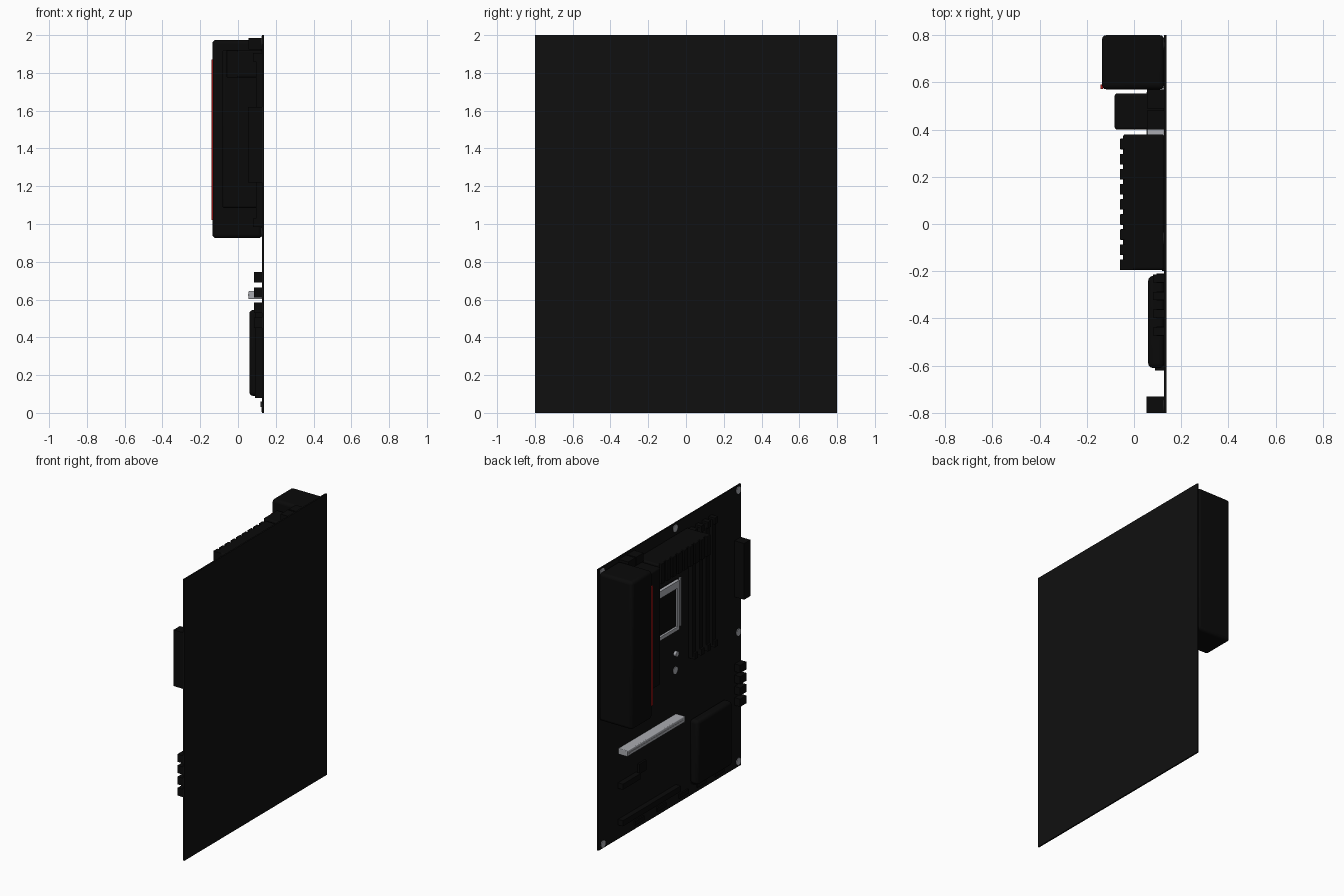
import bpy, bmesh, math
from mathutils import Matrix, Vector

if "Cube" in bpy.data.objects:
    bpy.data.objects.remove(bpy.data.objects["Cube"], do_unlink=True)


def material(name, rgb, rough=0.6):
    m = bpy.data.materials.new(name)
    m.use_nodes = True
    m.diffuse_color = (*rgb, 1)
    bsdf = m.node_tree.nodes["Principled BSDF"]
    bsdf.inputs["Base Color"].default_value = (*rgb, 1)
    bsdf.inputs["Roughness"].default_value = rough
    return m


BOARD = material("board black", (0.005, 0.005, 0.005))
BLACK = material("part black", (0.003, 0.003, 0.003))
SILVER = material("silver metal", (0.40, 0.41, 0.44))
RED = material("red accent", (0.45, 0.01, 0.01))

FACE = 0.128  # component side of the board


def add_box(bm, x, y, z):
    size = Vector((x[1] - x[0], y[1] - y[0], z[1] - z[0]))
    centre = Vector((sum(x), sum(y), sum(z))) / 2
    mat = Matrix.Translation(centre) @ Matrix.Diagonal((*size, 1))
    bmesh.ops.create_cube(bm, size=1, matrix=mat)


def finish(name, bm, mat, bevel=0):
    mesh = bpy.data.meshes.new(name)
    bm.to_mesh(mesh)
    bm.free()
    mesh.materials.append(mat)
    ob = bpy.data.objects.new(name, mesh)
    bpy.context.collection.objects.link(ob)
    if bevel:
        mod = ob.modifiers.new("rounded edges", "BEVEL")
        mod.width, mod.segments = bevel, 3
        bpy.ops.object.select_all(action="DESELECT")
        ob.select_set(True)
        bpy.context.view_layer.objects.active = ob
        bpy.ops.object.shade_smooth_by_angle(angle=math.radians(35))
    return ob


def box(name, x, y, z, mat=BLACK, bevel=0):
    bm = bmesh.new()
    add_box(bm, x, y, z)
    return finish(name, bm, mat, bevel)


def boxes(name, parts, mat=BLACK, bevel=0):
    bm = bmesh.new()
    for p in parts:
        add_box(bm, *p)
    return finish(name, bm, mat, bevel)


def disc(name, y, z, radius, height):
    bm = bmesh.new()
    mat = Matrix.Translation((FACE - height / 2, y, z)) @ Matrix.Rotation(math.pi / 2, 4, "Y")
    bmesh.ops.create_cone(bm, cap_ends=True, segments=20, radius1=radius,
                          radius2=radius, depth=height, matrix=mat)
    return finish(name, bm, SILVER)


# Circuit board
box("circuit_board", (FACE, 0.138), (-0.8, 0.8), (0, 2), BOARD)

# Port cover with its accent strip
box("port_cover", (-0.136, FACE), (0.57, 0.8), (0.925, 1.975), BLACK, 0.02)
box("accent_strip", (-0.141, -0.132), (0.572, 0.59), (1.02, 1.87), RED)

# Side heatsink and finned top heatsink
box("side_heatsink", (-0.082, FACE), (0.4, 0.553), (1.085, 1.92), BLACK, 0.01)
box("top_heatsink", (-0.046, FACE), (-0.195, 0.38), (1.775, 1.92), BLACK, 0.01)
FINS = 9
pitch = 0.575 / FINS
boxes("top_heatsink_fins",
      [((-0.06, 0), (-0.195 + i * pitch, -0.195 + i * pitch + 0.045), (1.775, 1.92))
       for i in range(FINS)], BLACK, 0.004)

# Processor power plugs above the side heatsink
boxes("processor_power_plugs",
      [((0.055, FACE), (y, y + 0.08), (1.925, 1.985)) for y in (0.4, 0.49)])

# Processor socket: plate, silver frame and lever
box("socket_plate", (0.115, FACE), (-0.08, 0.26), (1.26, 1.6))
boxes("socket_frame",
      [((0.1, 0.12), (-0.07, 0.27), (1.55, 1.6)),
       ((0.1, 0.12), (-0.07, 0.27), (1.25, 1.275)),
       ((0.1, 0.12), (-0.07, -0.05), (1.25, 1.6)),
       ((0.1, 0.12), (0.24, 0.27), (1.25, 1.6))], SILVER)
box("socket_lever", (0.1, 0.115), (-0.095, -0.08), (1.27, 1.61), SILVER)

# Memory slots with end latches
for i in range(4):
    y = -0.25 - i * 0.075
    boxes("memory_slot_%d" % (i + 1),
          [((0.095, FACE), (y, y + 0.04), (1.0, 1.89)),
           ((0.08, FACE), (y + 0.003, y + 0.037), (0.985, 1.03)),
           ((0.08, FACE), (y + 0.003, y + 0.037), (1.86, 1.905))])

# Main power plug and drive ports on the front edge
box("main_power_plug", (0.054, FACE), (-0.8, -0.73), (1.22, 1.62))
boxes("drive_ports",
      [((0.085, FACE), (-0.8, -0.73), (0.45 + i * 0.08, 0.505 + i * 0.08))
       for i in range(4)])

# Chipset cover and lower header row
box("chipset_cover", (0.06, FACE), (-0.61, -0.22), (0.09, 0.545), BLACK, 0.02)
box("chipset_base", (0.09, FACE), (-0.62, -0.24), (0.08, 0.53))
boxes("bottom_headers",
      [((0.118, FACE), (y, y + 0.1), (0.03, 0.06)) for y in (-0.6, -0.4, -0.2, 0.05, 0.3)])

# Expansion slots
box("graphics_slot", (0.056, FACE), (-0.07, 0.58), (0.602, 0.645), SILVER, 0.005)
box("graphics_slot_groove", (0.054, 0.06), (-0.05, 0.56), (0.621, 0.626), SILVER)
box("short_slot", (0.09, FACE), (0.38, 0.58), (0.36, 0.4))
box("lower_slot", (0.09, FACE), (-0.07, 0.58), (0.1, 0.14))
box("small_chip", (0.115, FACE), (0.28, 0.36), (0.38, 0.45))

# Mounting rings and drive standoff
HOLES = [(-0.77, 1.965), (-0.06, 1.965), (0.76, 1.97), (-0.77, 0.955),
         (-0.06, 0.955), (-0.77, 0.036), (0.75, 0.03)]
for i, (y, z) in enumerate(HOLES):
    disc("mounting_ring_%d" % (i + 1), y, z, 0.025, 0.004)
disc("drive_standoff", -0.06, 1.075, 0.018, 0.02)
